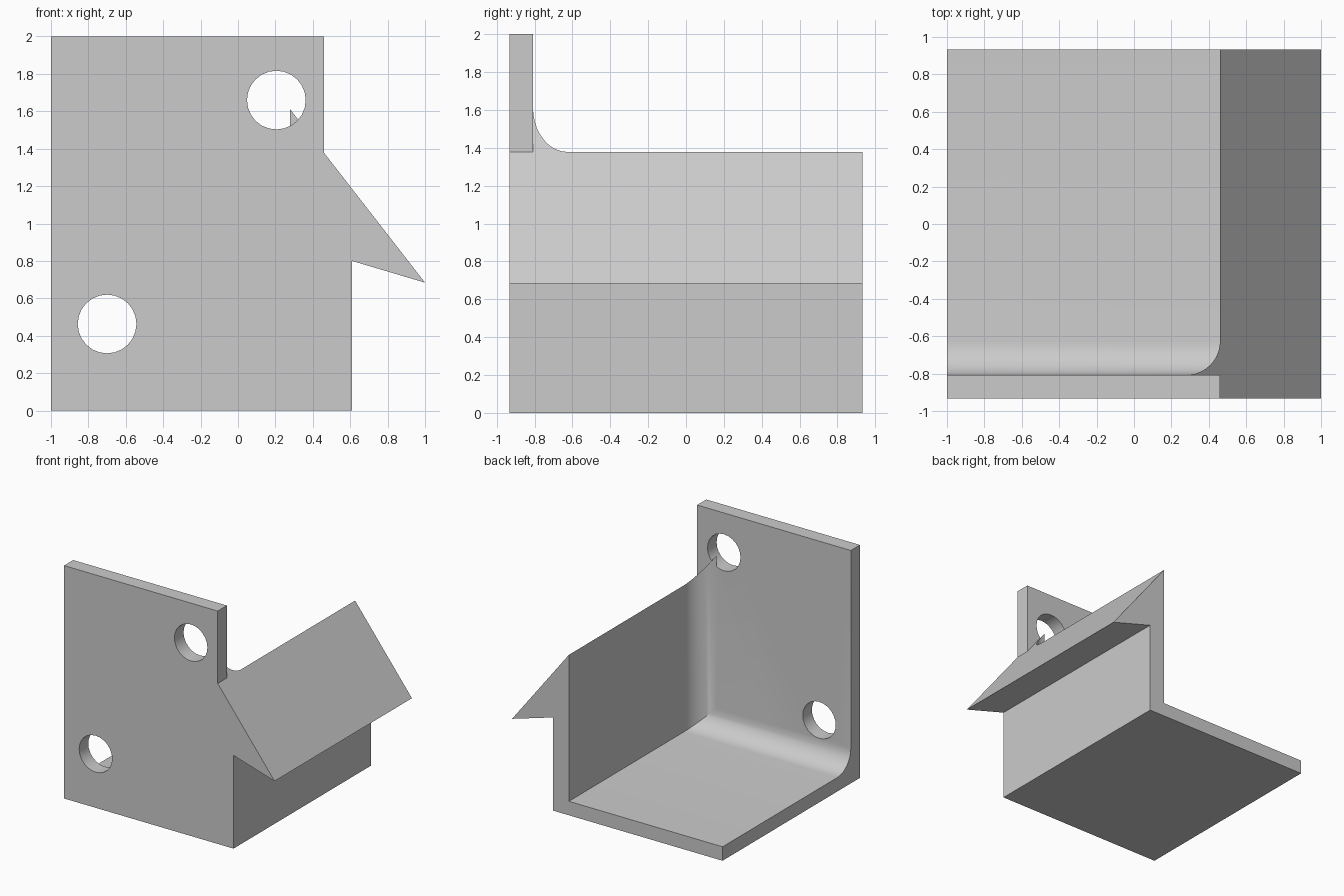
import bpy, bmesh, math
from mathutils import Vector

cube = bpy.data.objects.get("Cube")
if cube:
    bpy.data.objects.remove(cube, do_unlink=True)

# Main dimensions
LEFT, INNER, OUTER, TIP = -1.0, 0.46, 0.61, 1.0
FRONT, PLATE_BACK, BACK = -0.932, -0.808, 0.932
FLOOR, WALL_TOP, HEIGHT = 0.12, 1.378, 2.0
FIN_ROOT, FIN_TIP = 0.8, 0.684
RADIUS = 0.182
SLOPE = (WALL_TOP - FIN_TIP) / (TIP - INNER)

grey = bpy.data.materials.new("plain grey")
grey.use_nodes = True
grey.diffuse_color = (0.6, 0.6, 0.6, 1)
grey.node_tree.nodes["Principled BSDF"].inputs["Base Color"].default_value = (0.6, 0.6, 0.6, 1)


def prism(name, outline, axis, start, end):
    """Extrude a 2D outline along x, y or z."""
    def place(a, b):
        return {"x": (start, a, b), "y": (a, start, b), "z": (a, b, start)}[axis]
    bm = bmesh.new()
    face = bm.faces.new([bm.verts.new(place(a, b)) for a, b in outline])
    top = bmesh.ops.extrude_face_region(bm, geom=[face])["geom"]
    shift = Vector([end - start if c == axis else 0 for c in "xyz"])
    bmesh.ops.translate(bm, vec=shift, verts=[v for v in top if isinstance(v, bmesh.types.BMVert)])
    bmesh.ops.recalc_face_normals(bm, faces=bm.faces)
    mesh = bpy.data.meshes.new(name)
    bm.to_mesh(mesh)
    bm.free()
    mesh.materials.append(grey)
    obj = bpy.data.objects.new(name, mesh)
    bpy.context.collection.objects.link(obj)
    return obj


def combine(target, other, operation):
    """Apply a boolean and remove the used part."""
    mod = target.modifiers.new(operation, "BOOLEAN")
    mod.operation, mod.object, mod.solver = operation, other, "EXACT"
    bpy.context.view_layer.objects.active = target
    bpy.ops.object.modifier_apply(modifier=mod.name)
    bpy.data.objects.remove(other, do_unlink=True)


def arc(cx, cy, radius, start, end, steps):
    angles = [math.radians(start + (end - start) * i / steps) for i in range(steps + 1)]
    return [(cx + radius * math.cos(a), cy + radius * math.sin(a)) for a in angles]


# Front plate with two round holes
fin = [(OUTER, FIN_ROOT), (TIP, FIN_TIP), (INNER, WALL_TOP)]
bracket = prism("bracket", [(LEFT, 0), (OUTER, 0)] + fin + [(INNER, HEIGHT), (LEFT, HEIGHT)],
                "y", FRONT, PLATE_BACK)
for x, z in ((-0.70, 0.463), (0.205, 1.66)):
    hole = prism("hole_cutter", arc(x, z, 0.157, 0, 345, 23), "y", FRONT - 0.1, PLATE_BACK + 0.1)
    combine(bracket, hole, "DIFFERENCE")

# Floor, side wall and overhanging fin share one profile
body = prism("body", [(LEFT, 0), (OUTER, 0)] + fin + [(INNER, FLOOR), (LEFT, FLOOR)],
             "y", PLATE_BACK, BACK)
combine(bracket, body, "UNION")

# Fillet between plate and floor
curve = arc(PLATE_BACK + RADIUS, FLOOR + RADIUS, RADIUS, 180, 270, 10)
floor_fillet = prism("floor_fillet", [(PLATE_BACK, FLOOR)] + curve, "x", LEFT, INNER)
combine(bracket, floor_fillet, "UNION")

# Fillet between plate and wall, its top following the slope of the fin
curve = arc(INNER - RADIUS, PLATE_BACK + RADIUS, RADIUS, 270, 360, 10)
wall_fillet = prism("wall_fillet", [(INNER, PLATE_BACK)] + curve, "z", FLOOR, HEIGHT)
for v in wall_fillet.data.vertices:
    if v.co.z > 1:
        v.co.z = WALL_TOP + (INNER - v.co.x) * SLOPE
combine(bracket, wall_fillet, "UNION")

# Tidy the seams and smooth the curved faces
bm = bmesh.new()
bm.from_mesh(bracket.data)
bmesh.ops.remove_doubles(bm, verts=bm.verts, dist=0.0005)
bmesh.ops.dissolve_limit(bm, angle_limit=math.radians(0.5), verts=bm.verts, edges=bm.edges)
bm.to_mesh(bracket.data)
bm.free()
bpy.ops.object.select_all(action="DESELECT")
bracket.select_set(True)
bpy.context.view_layer.objects.active = bracket
bpy.ops.object.shade_smooth_by_angle(angle=math.radians(30))
